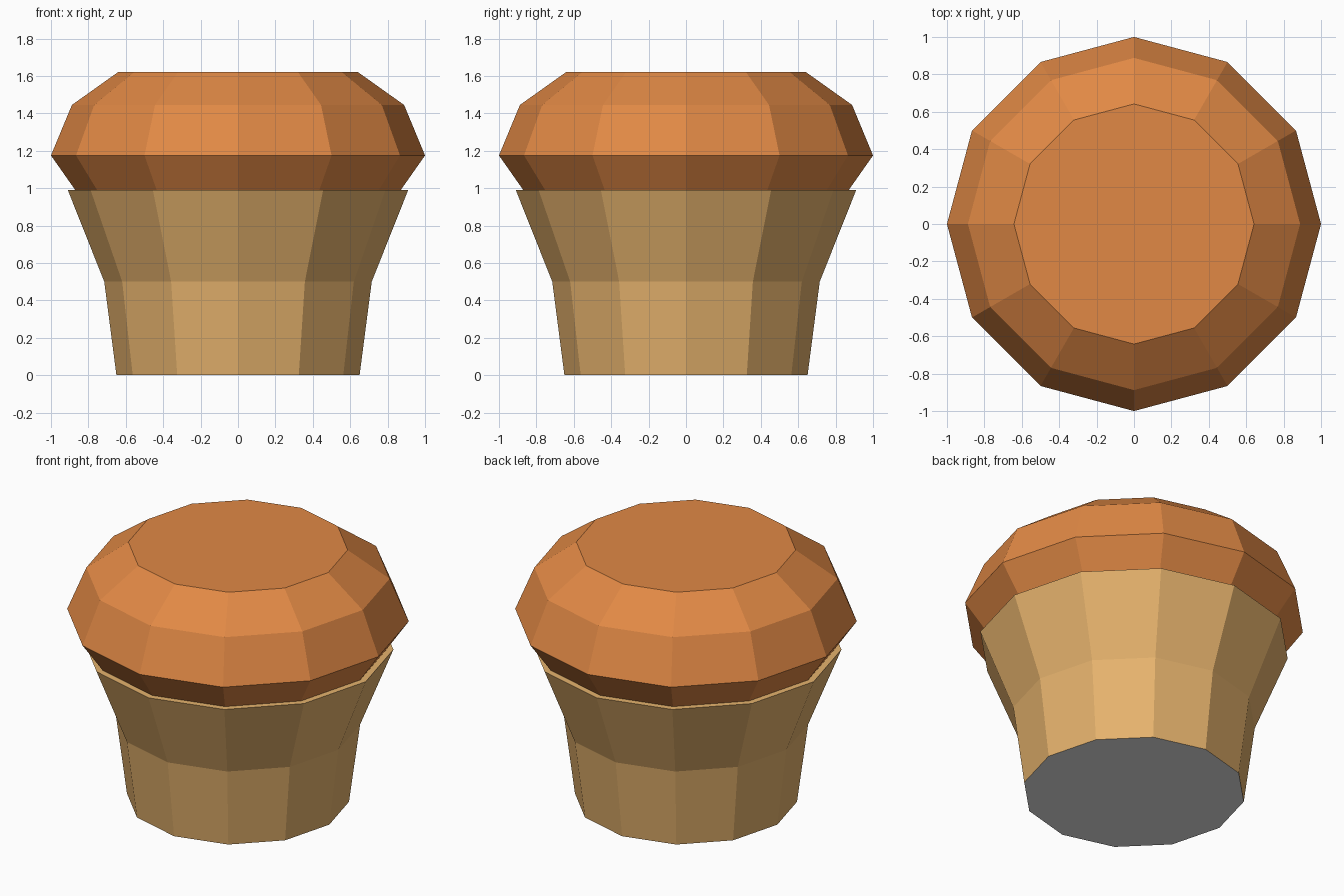
import bpy, bmesh, math

if "Cube" in bpy.data.objects:
    bpy.data.objects.remove(bpy.data.objects["Cube"])

SIDES = 12


def material(name, rgb):
    m = bpy.data.materials.new(name)
    lin = [(c / 255 / 12.92) if c < 10 else ((c / 255 + 0.055) / 1.055) ** 2.4 for c in rgb]
    m.diffuse_color = (*lin, 1)
    m.use_nodes = True
    m.node_tree.nodes["Principled BSDF"].inputs["Base Color"].default_value = m.diffuse_color
    return m


def lathe(name, profile, mats, cap_bottom=False, cap_top=False):
    """Turn (radius, height) points into a flat-sided solid of revolution."""
    bm = bmesh.new()
    rings = [[bm.verts.new((r * math.cos(2 * math.pi * i / SIDES),
                            r * math.sin(2 * math.pi * i / SIDES), z))
              for i in range(SIDES)] for r, z in profile]
    for a, b in zip(rings, rings[1:]):
        for i in range(SIDES):
            j = (i + 1) % SIDES
            bm.faces.new((a[i], a[j], b[j], b[i]))
    if cap_bottom:
        # the underside takes the last material
        bm.faces.new(rings[0][::-1]).material_index = len(mats) - 1
    if cap_top:
        bm.faces.new(rings[-1])
    me = bpy.data.meshes.new(name)
    bm.to_mesh(me)
    bm.free()
    for m in mats:
        me.materials.append(m)
    ob = bpy.data.objects.new(name, me)
    bpy.context.collection.objects.link(ob)
    return ob


tan = material("tan wrapper", (230, 179, 109))
orange = material("baked orange", (225, 137, 69))
pale = material("pale underside", (231, 231, 231))

# flared cup with a narrow flat rim and pale base
lathe("cup", [(0.65, 0), (0.715, 0.5), (0.91, 0.99), (0.87, 0.99)], [tan, pale], cap_bottom=True)

# bulging faceted top
lathe("domed_top", [(0.87, 0.99), (1.0, 1.175), (0.888, 1.445), (0.642, 1.62)], [orange], cap_top=True)
